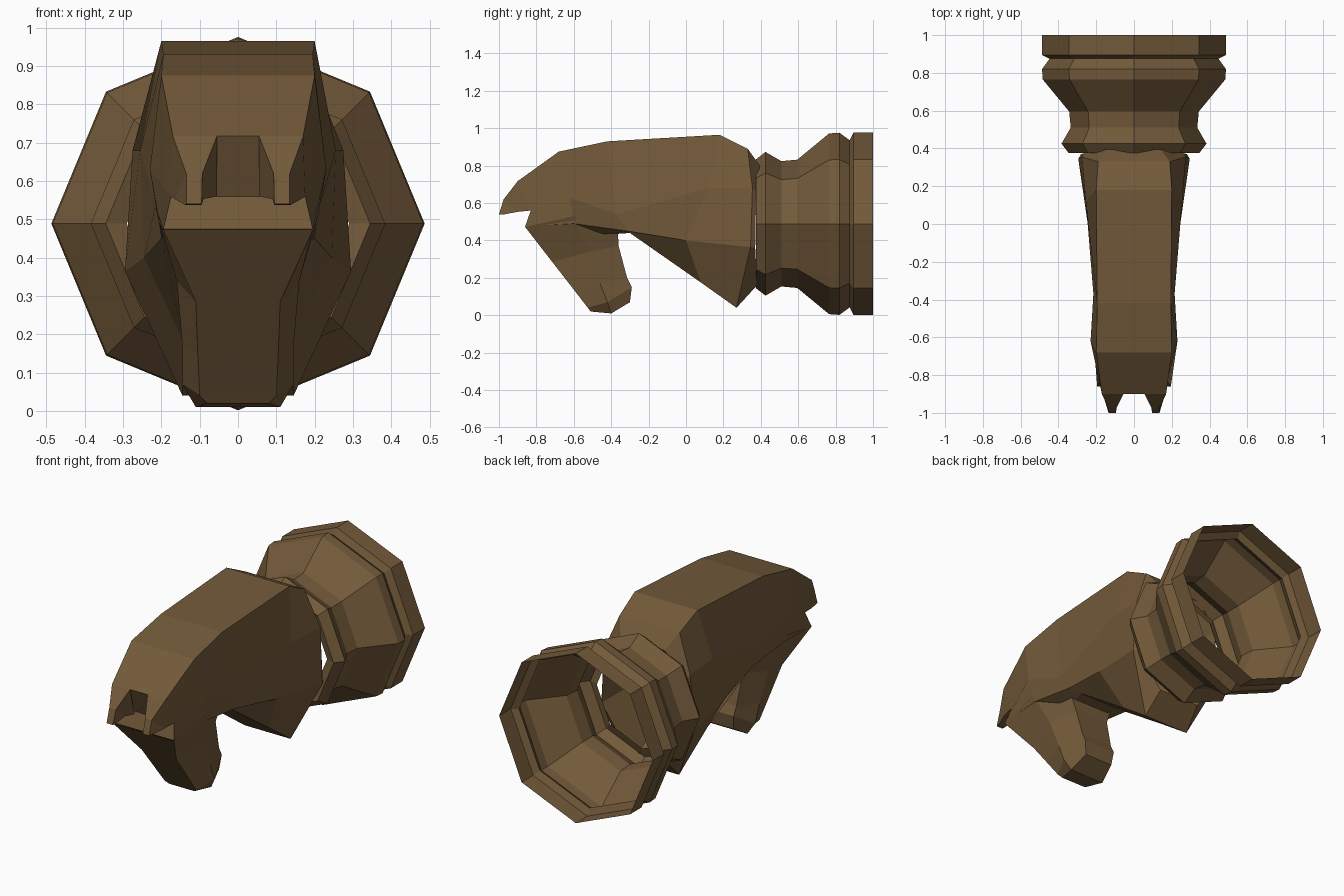
import bpy, bmesh, math

if "Cube" in bpy.data.objects:
    bpy.data.objects.remove(bpy.data.objects["Cube"])

wood = bpy.data.materials.new("dark_brown")
wood.diffuse_color = (0.17, 0.102, 0.042, 1)
wood.use_nodes = True
wood.node_tree.nodes["Principled BSDF"].inputs["Base Color"].default_value = wood.diffuse_color


def mesh_object(name, bm):
    bmesh.ops.remove_doubles(bm, verts=bm.verts, dist=1e-5)
    bmesh.ops.recalc_face_normals(bm, faces=bm.faces)
    me = bpy.data.meshes.new(name)
    bm.to_mesh(me)
    bm.free()
    me.materials.append(wood)
    ob = bpy.data.objects.new(name, me)
    bpy.context.collection.objects.link(ob)
    return ob


def bridge(bm, rings):
    for a, b in zip(rings, rings[1:]):
        n = len(a)
        for i in range(n):
            j = (i + 1) % n
            bm.faces.new((a[i], a[j], b[j], b[i]))


def half_loft(name, sections):
    """Loft half sections mirrored over x = 0; the last ring is capped."""
    bm = bmesh.new()
    rings = []
    for s in sections:
        full = list(s) + [(-x, y, z) for x, y, z in reversed(s)]
        rings.append([bm.verts.new(p) for p in full])
    bridge(bm, rings)
    r = rings[-1]
    n = len(r)
    for i in range(n // 2 - 1):
        bm.faces.new((r[i], r[i + 1], r[n - 2 - i], r[n - 1 - i]))
    return mesh_object(name, bm)


# hollow eight-sided socket: (y, radius)
profile = [(1, .487), (.895, .487), (.875, .447), (.82, .487), (.765, .483),
           (.595, .343), (.51, .335), (.425, .384), (.375, .345), (.395, .29)]
bm = bmesh.new()
bridge(bm, [[bm.verts.new((r * math.cos(k * math.pi / 4), y,
                           .489 + r * math.sin(k * math.pi / 4)))
             for k in range(8)] for y, r in profile])
mesh_object("socket", bm)

# neck and upper head: top, flank, lower ridge, keel
half_loft("head", [
    [(.14, .395, .80), (.26, .375, .66), (.28, .37, .36), (.13, .38, .16)],
    [(.19, .33, .89), (.275, .355, .68), (.295, .345, .365), (.145, .27, .04)],
    [(.20, .18, .965), (.255, .12, .68), (.245, 0, .40), (.14, .08, .175)],
    [(.195, -.42, .93), (.215, -.37, .54), (.20, -.31, .45), (.12, -.30, .44)],
    [(.20, -.68, .875), (.23, -.62, .63), (.205, -.60, .49), (.10, -.58, .42)],
    [(.17, -.90, .717), (.175, -.83, .56), (.195, -.86, .475), (.08, -.70, .38)],
])

# lower jaw hanging down: front, side, back
half_loft("lower_jaw", [
    [(.195, -.86, .472), (.215, -.60, .53), (.17, -.37, .54)],
    [(.11, -.715, .285), (.16, -.52, .34), (.11, -.36, .37)],
    [(.105, -.61, .15), (.145, -.46, .17), (.10, -.315, .20)],
    [(.10, -.525, .04), (.145, -.42, .07), (.10, -.29, .15)],
    [(.08, -.51, .02), (.11, -.40, .01), (.09, -.30, .07)],
])

# paired upper prongs: outer top, inner top, inner bottom, outer bottom
prong = [
    [(.17, -.90, .717), (.055, -.90, .717), (.055, -.86, .56), (.175, -.83, .56)],
    [(.135, -.975, .62), (.093, -.975, .62), (.09, -.90, .553), (.165, -.90, .553)],
    [(.135, -1, .54), (.095, -1, .54), (.095, -.98, .538), (.138, -.98, .538)],
]
bm = bmesh.new()
for side in (1, -1):
    rings = [[bm.verts.new((side * x, y, z)) for x, y, z in r] for r in prong]
    bridge(bm, rings)
    bm.faces.new(rings[-1])
mesh_object("prongs", bm)
